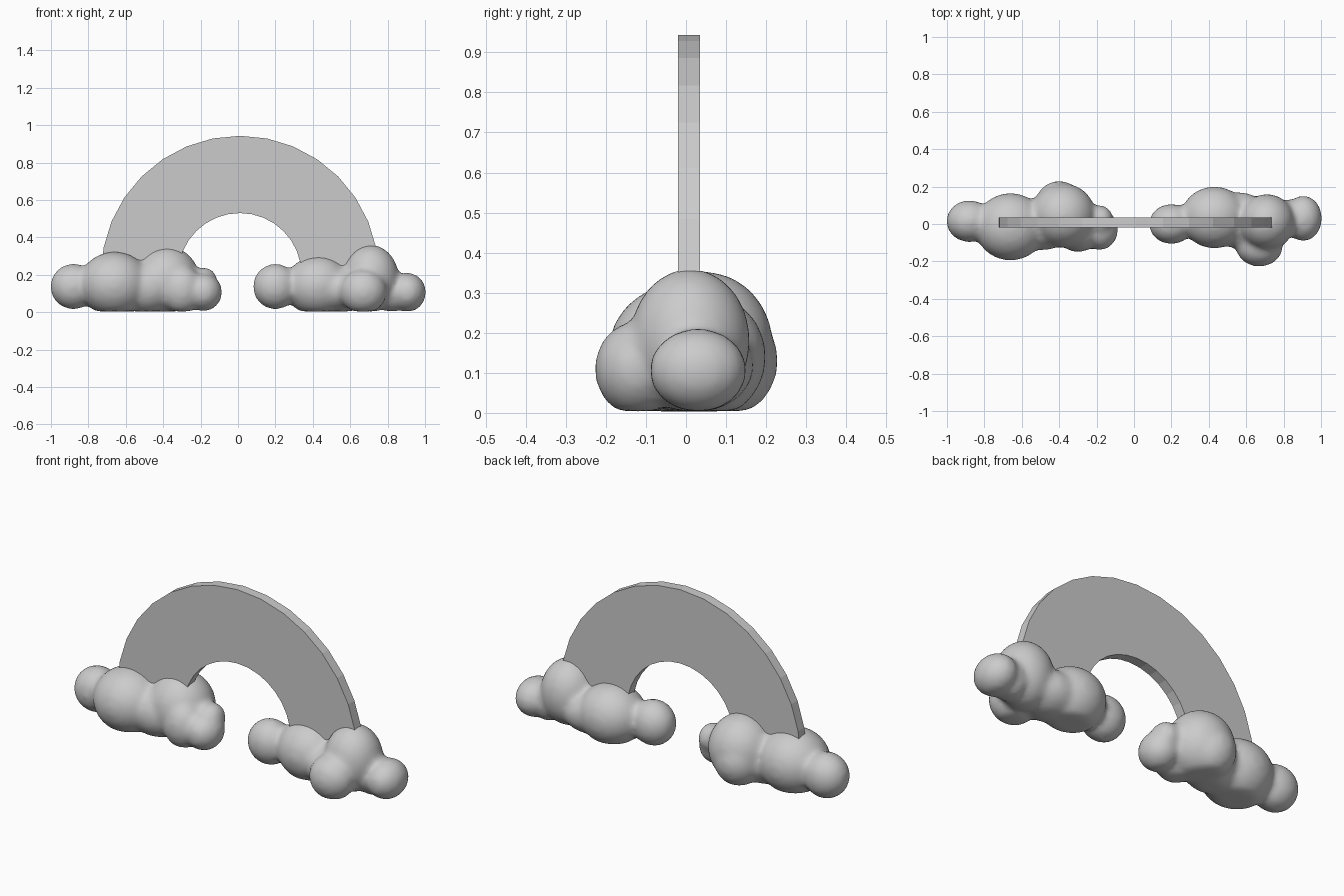
import bpy, bmesh, math
from mathutils import Vector

cube = bpy.data.objects.get("Cube")
if cube:
    bpy.data.objects.remove(cube)

grey = bpy.data.materials.new("light_grey")
grey.use_nodes = True
grey.diffuse_color = (0.6, 0.6, 0.6, 1)
grey.node_tree.nodes["Principled BSDF"].inputs["Base Color"].default_value = (0.6, 0.6, 0.6, 1)


def add_object(name, bm):
    mesh = bpy.data.meshes.new(name)
    bm.to_mesh(mesh)
    bm.free()
    mesh.materials.append(grey)
    obj = bpy.data.objects.new(name, mesh)
    bpy.context.collection.objects.link(obj)
    return obj


def cloud(name, puffs):
    """Fuse flat-bottomed puffs, given as (centre, radii), into one soft body."""
    bm = bmesh.new()
    for centre, radii in puffs:
        ball = bmesh.ops.create_icosphere(bm, subdivisions=4, radius=1)
        for v in ball["verts"]:
            v.co = Vector(c + r * k for c, r, k in zip(centre, radii, v.co))
            v.co.z = max(v.co.z, 0.004)
    obj = add_object(name, bm)
    remesh = obj.modifiers.new("fuse", "REMESH")
    remesh.mode = "VOXEL"
    remesh.voxel_size = 0.016
    remesh.use_smooth_shade = True
    soften = obj.modifiers.new("soften", "SMOOTH")
    soften.factor = 0.5
    soften.iterations = 8
    return obj


# Arch: half ring swept in the xz plane
bm = bmesh.new()
centre_x, base_z, steps = 0.01, 0.2, 16
rings = []
for i in range(steps + 1):
    a = math.pi * i / steps
    corners = [(0.743, -0.02), (0.743, 0.035), (0.33, 0.035), (0.33, -0.02)]
    rings.append([bm.verts.new((centre_x + r * math.cos(a), y, base_z + r * math.sin(a)))
                  for r, y in corners])
for a, b in zip(rings, rings[1:]):
    for k in range(4):
        bm.faces.new((a[k], a[(k + 1) % 4], b[(k + 1) % 4], b[k]))
bm.faces.new(rings[0])
bm.faces.new(rings[-1])
bmesh.ops.recalc_face_normals(bm, faces=bm.faces)
add_object("arch", bm)

# Cloud at the model's right foot (-x)
cloud("right_cloud", [
    ((-0.88, 0.015, 0.137), (0.123, 0.112, 0.122)),
    ((-0.66, -0.015, 0.15), (0.19, 0.18, 0.173)),
    ((-0.49, 0.0, 0.13), (0.17, 0.14, 0.14)),
    ((-0.38, 0.045, 0.17), (0.175, 0.172, 0.183)),
    ((-0.4, 0.1, 0.13), (0.13, 0.13, 0.14)),
    ((-0.3, -0.05, 0.12), (0.11, 0.1, 0.13)),
    ((-0.185, -0.03, 0.107), (0.1, 0.11, 0.102)),
    ((-0.18, 0.02, 0.16), (0.07, 0.08, 0.08)),
])

# Cloud at the model's left foot (+x)
cloud("left_cloud", [
    ((0.2, 0.0, 0.137), (0.12, 0.107, 0.122)),
    ((0.43, 0.035, 0.14), (0.18, 0.165, 0.163)),
    ((0.56, 0.02, 0.12), (0.17, 0.15, 0.12)),
    ((0.71, 0.01, 0.18), (0.15, 0.15, 0.18)),
    ((0.67, -0.12, 0.11), (0.125, 0.108, 0.12)),
    ((0.82, 0.03, 0.11), (0.1, 0.1, 0.11)),
    ((0.905, 0.03, 0.106), (0.1, 0.122, 0.105)),
])
